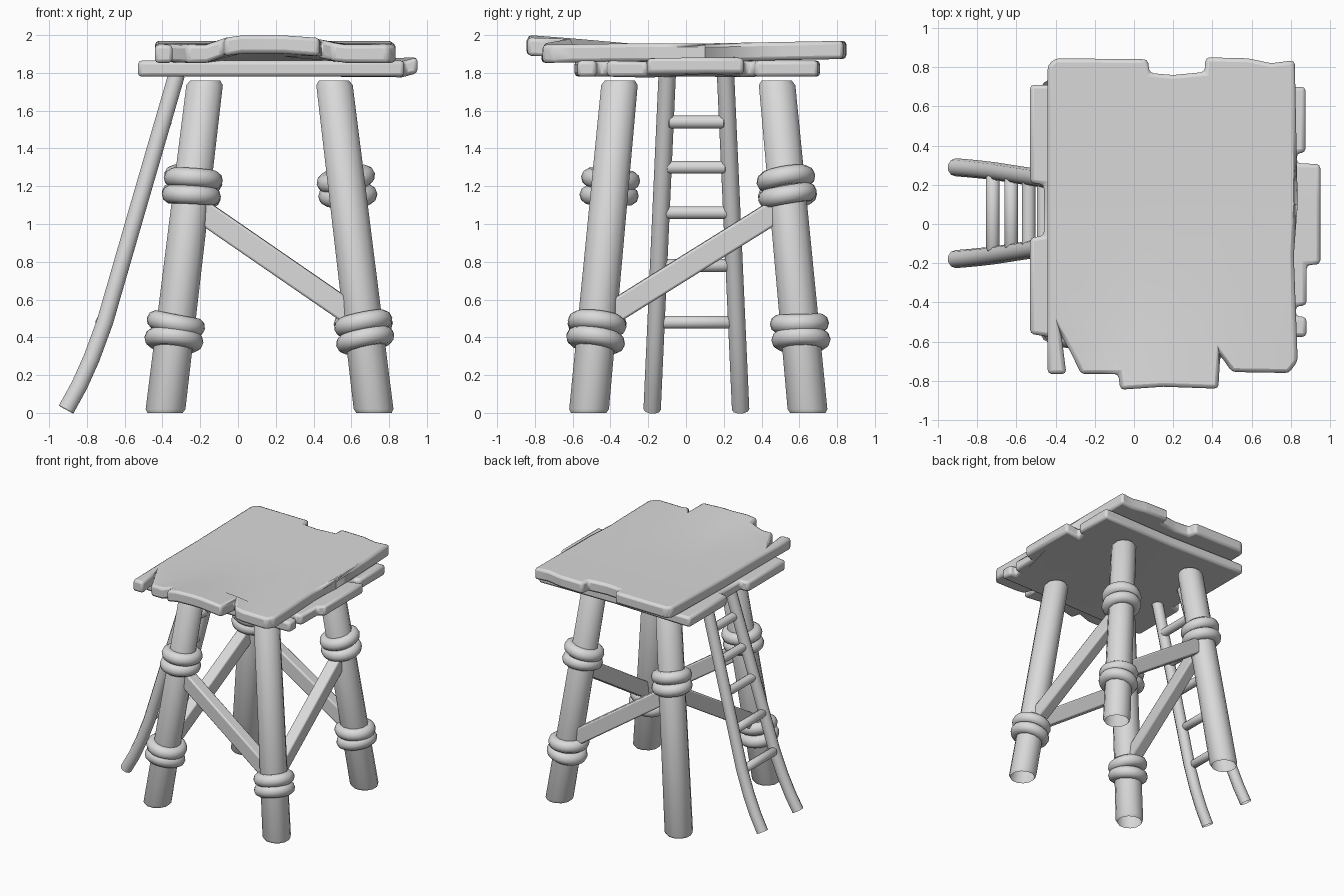
import bpy, bmesh, math, random
from mathutils import Vector, Euler

random.seed(4)
cube = bpy.data.objects.get("Cube")
if cube:
    bpy.data.objects.remove(cube, do_unlink=True)

grey = bpy.data.materials.new("plain_grey")
grey.use_nodes = True
grey.diffuse_color = (0.7, 0.7, 0.7, 1)
grey.node_tree.nodes["Principled BSDF"].inputs["Base Color"].default_value = grey.diffuse_color


def finish(obj, name, angle=40):
    obj.name = name
    obj.data.materials.append(grey)
    bpy.ops.object.select_all(action="DESELECT")
    bpy.context.view_layer.objects.active = obj
    obj.select_set(True)
    bpy.ops.object.shade_smooth_by_angle(angle=math.radians(angle))


def from_bmesh(bm, name, bevel=0.0):
    bmesh.ops.recalc_face_normals(bm, faces=bm.faces)
    mesh = bpy.data.meshes.new(name)
    bm.to_mesh(mesh)
    bm.free()
    obj = bpy.data.objects.new(name, mesh)
    bpy.context.collection.objects.link(obj)
    finish(obj, name)
    if bevel:
        mod = obj.modifiers.new("worn_edges", "BEVEL")
        mod.width, mod.segments = bevel, 2
        mod.limit_method, mod.angle_limit = "ANGLE", math.radians(35)
        mod.use_clamp_overlap = False


def tube(name, path, radii, sides=12, level=False, cap_start=False):
    """Round pole through the path points; level keeps every ring horizontal."""
    bm = bmesh.new()
    path = [Vector(p) for p in path]
    up = Vector((0, 0, 1))
    rings = []
    for i, (p, r) in enumerate(zip(path, radii)):
        along = path[min(i + 1, len(path) - 1)] - path[max(i - 1, 0)]
        rot = up.rotation_difference(up if level else along)
        ring = []
        for k in range(sides):
            a = math.tau * (k + 0.5) / sides
            ring.append(bm.verts.new(p + rot @ Vector((r * math.cos(a), r * math.sin(a), 0))))
        rings.append(ring)
    for a, b in zip(rings, rings[1:]):
        for k in range(sides):
            n = (k + 1) % sides
            bm.faces.new((a[k], a[n], b[n], b[k]))
    bm.faces.new(rings[-1])
    if cap_start:
        bm.faces.new(rings[0][::-1])
    from_bmesh(bm, name)


def slab(name, outline, bottom, thick, height, cuts_x, cuts_y):
    """Ragged board cut from an outline, warped by a height rule."""
    bm = bmesh.new()
    bm.faces.new([bm.verts.new((x, y, 0)) for x, y in outline])
    for axis, cuts in (((1, 0, 0), cuts_x), ((0, 1, 0), cuts_y)):
        for c in cuts:
            bmesh.ops.bisect_plane(bm, geom=bm.verts[:] + bm.edges[:] + bm.faces[:],
                                   plane_co=Vector(axis) * c, plane_no=axis)
    grown = bmesh.ops.extrude_face_region(bm, geom=bm.faces[:])["geom"]
    upper = [v for v in grown if isinstance(v, bmesh.types.BMVert)]
    bmesh.ops.translate(bm, verts=upper, vec=(0, 0, thick))
    for v in bm.verts:
        v.co.z += bottom + height(v.co.x, v.co.y)
    from_bmesh(bm, name, bevel=0.02)


# Table top: ragged upper sheet whose front middle curls upward
def top_height(x, y):
    front = max(0.0, min(1.0, (-y - 0.3) / 0.5))
    middle = min(1.0, max(0.0, 1 - ((x - 0.18) / 0.34) ** 2) * 1.6)
    back = max(0.0, (y - 0.1) / 0.7)
    return front * (0.052 * middle - 0.008) + 0.013 * back


top_outline = [
    (-0.44, 0.81), (-0.40, 0.845), (0.07, 0.84), (0.08, 0.77), (0.20, 0.76), (0.36, 0.775),
    (0.365, 0.85), (0.58, 0.845), (0.70, 0.82), (0.82, 0.835), (0.835, 0.10), (0.815, -0.16),
    (0.835, -0.70), (0.79, -0.76), (0.50, -0.755), (0.44, -0.67), (0.43, -0.84),
    (0.15, -0.83), (-0.07, -0.845), (-0.08, -0.765), (-0.27, -0.765), (-0.32, -0.66),
    (-0.37, -0.57), (-0.345, -0.765), (-0.44, -0.765)]
slab("upper_top", top_outline, 1.86, 0.096, top_height,
     (-0.17, 0.02, 0.24, 0.57), (-0.6, -0.3, 0.1, 0.5))

# Lower layer of planks poking out past both sides
low_outline = [
    (-0.53, 0.71), (-0.53, 0.21), (-0.46, 0.20), (-0.46, -0.06), (-0.53, -0.07),
    (-0.53, -0.56), (-0.44, -0.575), (-0.3, -0.59), (0.3, -0.58), (0.88, -0.575),
    (0.88, -0.475), (0.825, -0.47), (0.825, -0.42), (0.88, -0.415), (0.88, -0.21),
    (0.95, -0.205), (0.95, 0.305), (0.83, 0.31), (0.83, 0.36), (0.875, 0.365),
    (0.875, 0.70), (0.2, 0.69), (-0.4, 0.71)]
slab("lower_top", low_outline, 1.78, 0.085,
     lambda x, y: 0.018 if x > 0.9 else 0.0, (0.0, 0.5), (0.13,))

# Legs: four splayed poles
MID_X, MID_Y, LEG_TOP = 0.167, 0.065, 1.76


def leg_point(sx, sy, z):
    t = z / LEG_TOP
    return Vector((MID_X + sx * (0.553 - 0.212 * t), MID_Y + sy * (0.58 - 0.165 * t), z))


LOW, HIGH = 0.43, 1.195
for end, sy in (("front", -1), ("back", 1)):
    for side, sx in (("left", 1), ("right", -1)):
        name = f"{end}_{side}_leg"
        heights = (0, 0.02, LEG_TOP - 0.025, LEG_TOP)
        tube(name, [leg_point(sx, sy, z) for z in heights],
             (0.097, 0.109, 0.1, 0.082), level=True)
        # Rope bindings: paired rings where braces meet the leg
        if sx == sy:
            levels = (LOW, HIGH)
        else:
            levels = (LOW,) if sx > 0 else (HIGH,)
        axis = leg_point(sx, sy, 1) - leg_point(sx, sy, 0)
        lean = Vector((0, 0, 1)).rotation_difference(axis)
        for z in levels:
            for step in (-0.043, 0.043):
                wobble = Euler((random.uniform(-0.12, 0.12), random.uniform(-0.12, 0.12), 0))
                bpy.ops.mesh.primitive_torus_add(
                    location=leg_point(sx, sy, z + step),
                    rotation=(lean @ wobble.to_quaternion()).to_euler(),
                    major_segments=24, minor_segments=10,
                    major_radius=0.106, minor_radius=0.051)
                finish(bpy.context.object, f"{name}_binding", 60)


# Braces: thick diagonal boards from a high binding to a low one
def brace(name, high, low):
    a, b = leg_point(*high, 1.11), leg_point(*low, 0.48)
    along = (b - a).normalized()
    flat = along.cross(Vector((0, 0, 1))).normalized()
    tall = flat.cross(along)
    bm = bmesh.new()
    bmesh.ops.create_cube(bm, size=1)
    for v in bm.verts:
        x, y, z = v.co
        v.co = (a + b) / 2 + along * x * (b - a).length + flat * y * 0.095 + tall * z * 0.122
    from_bmesh(bm, name, bevel=0.012)


brace("front_brace", (-1, -1), (1, -1))
brace("left_brace", (1, 1), (1, -1))
brace("back_brace", (-1, 1), (1, 1))
brace("right_brace", (-1, 1), (-1, -1))

# Ladder leaning on the right side, bent outward at its foot
rail = [(-0.91, 0.018), (-0.84, 0.145), (-0.775, 0.29), (-0.705, 0.48), (-0.52, 1.12), (-0.325, 1.79)]
for side, sy in (("front", -1), ("back", 1)):
    tube(f"{side}_ladder_rail",
         [(x, 0.055 + sy * (0.235 - 0.08 * z / 1.78), z) for x, z in rail],
         [0.046] * 6, sides=10)

for z in (0.48, 0.78, 1.06, 1.30, 1.54):
    x = -0.72 + (z - 0.48) * 0.315
    half = 0.215 - 0.07 * z / 1.78
    tube("ladder_rung", [(x, 0.055 + half * k, z) for k in (-1, -0.93, 0.93, 1)],
         (0.024, 0.035, 0.035, 0.024), cap_start=True)
